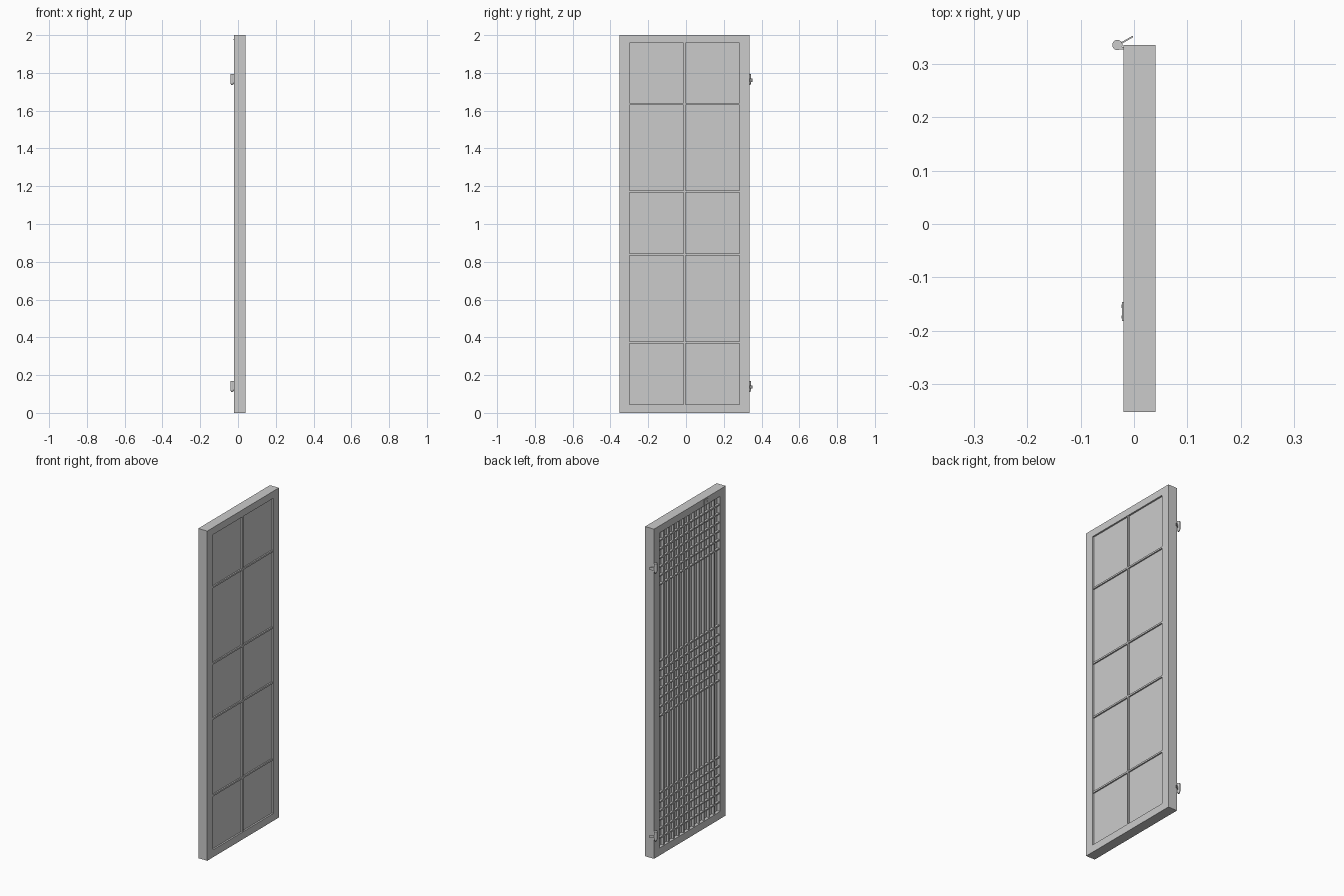
import bpy, bmesh
from math import radians
from mathutils import Matrix, Vector

cube = bpy.data.objects.get("Cube")
if cube:
    bpy.data.objects.remove(cube, do_unlink=True)

grey = bpy.data.materials.new("plain_grey")
grey.use_nodes = True
COLOUR = (0.6, 0.6, 0.6, 1)
grey.diffuse_color = COLOUR
grey.node_tree.nodes["Principled BSDF"].inputs["Base Color"].default_value = COLOUR


def finish(name, bm):
    bmesh.ops.recalc_face_normals(bm, faces=bm.faces)
    mesh = bpy.data.meshes.new(name)
    bm.to_mesh(mesh)
    bm.free()
    mesh.materials.append(grey)
    obj = bpy.data.objects.new(name, mesh)
    bpy.context.scene.collection.objects.link(obj)
    return obj


def add_box(bm, x, y, z, turn=None):
    """Box between (min, max) pairs, optionally turned about its own centre."""
    centre = Vector([(a + b) / 2 for a, b in (x, y, z)])
    size = [b - a for a, b in (x, y, z)]
    matrix = Matrix.Translation(centre) @ (turn or Matrix()) @ Matrix.Diagonal((*size, 1))
    bmesh.ops.create_cube(bm, size=1, matrix=matrix)


def add_cone(bm, x, y, z, r_low, r_high):
    bmesh.ops.create_cone(
        bm, cap_ends=True, segments=20, radius1=r_low, radius2=r_high, depth=z[1] - z[0],
        matrix=Matrix.Translation((x, y, sum(z) / 2)))


FRONT, BACK = 0.04, -0.02
Y0, Y1, HEIGHT = -0.352, 0.335, 2.0
IN_Y = (Y0 + 0.053, Y1 - 0.053)
IN_Z = (0.045, 1.957)
MID = sum(IN_Y) / 2
RAILS = [0.372, 0.838, 1.172, 1.636]

# Outer frame: rectangular ring with a clean front and back
bm = bmesh.new()
outer = [(Y0, 0), (Y1, 0), (Y1, HEIGHT), (Y0, HEIGHT)]
inner = [(y, z) for y, z in ((IN_Y[0], IN_Z[0]), (IN_Y[1], IN_Z[0]),
                             (IN_Y[1], IN_Z[1]), (IN_Y[0], IN_Z[1]))]
rings = [[bm.verts.new((x, y, z)) for y, z in loop]
         for x, loop in ((BACK, outer), (FRONT, outer), (FRONT, inner), (BACK, inner))]
for k in range(4):
    ring, following = rings[k], rings[(k + 1) % 4]
    for i in range(4):
        j = (i + 1) % 4
        bm.faces.new((ring[i], ring[j], following[j], following[i]))
finish("door_frame", bm)

# Solid backing panel
bm = bmesh.new()
add_box(bm, (0.0, 0.03), IN_Y, IN_Z)
finish("backing_panel", bm)

# Plain side: one upright and four cross bars
bm = bmesh.new()
add_box(bm, (0.028, 0.038), (MID - 0.005, MID + 0.005), IN_Z)
for z in RAILS:
    add_box(bm, (0.028, 0.038), IN_Y, (z - 0.005, z + 0.005))
finish("panel_dividers", bm)

# Lattice side: uprights over the full height
COLUMNS, ROWS, HALF = 12, 6, 0.004
bm = bmesh.new()
for i in range(1, COLUMNS):
    y = IN_Y[0] + (IN_Y[1] - IN_Y[0]) * i / COLUMNS
    add_box(bm, (-0.015, 0.002), (y - HALF, y + HALF), IN_Z)
finish("lattice_uprights", bm)

# Cross bars only in the bottom, middle and top bands
bm = bmesh.new()
for low, high in ((IN_Z[0], RAILS[0]), (RAILS[1], RAILS[2]), (RAILS[3], IN_Z[1])):
    for i in range(ROWS + 1):
        z = low + (high - low) * i / ROWS
        if IN_Z[0] < z < IN_Z[1]:
            add_box(bm, (-0.014, 0.002), IN_Y, (z - HALF, z + HALF))
finish("lattice_cross_bars", bm)

# Hinges: knuckle, pointed pin, angled leaf and fixing plate
for name, base in (("lower_hinge", 0.11), ("upper_hinge", 1.735)):
    bm = bmesh.new()
    add_cone(bm, -0.031, Y1, (base + 0.012, base + 0.06), 0.0095, 0.0095)
    add_cone(bm, -0.031, Y1, (base, base + 0.012), 0.005, 0.0095)
    add_box(bm, (-0.03, 0.0), (0.342, 0.345), (base + 0.018, base + 0.036),
            Matrix.Rotation(radians(30), 4, "Z"))
    add_box(bm, (-0.026, -0.018), (Y1 - 0.008, Y1 - 0.004), (base + 0.012, base + 0.06))
    obj = finish(name, bm)
    bpy.ops.object.select_all(action="DESELECT")
    bpy.context.view_layer.objects.active = obj
    obj.select_set(True)
    bpy.ops.object.shade_smooth_by_angle(angle=radians(35))

# Small latch plate with screw heads near the top of the lattice side
bm = bmesh.new()
add_box(bm, (BACK - 0.002, BACK + 0.001), (-0.182, -0.146), (1.962, 1.992))
for y in (-0.174, -0.154):
    add_box(bm, (BACK - 0.003, BACK), (y - 0.003, y + 0.003), (1.974, 1.98))
finish("latch_plate", bm)
